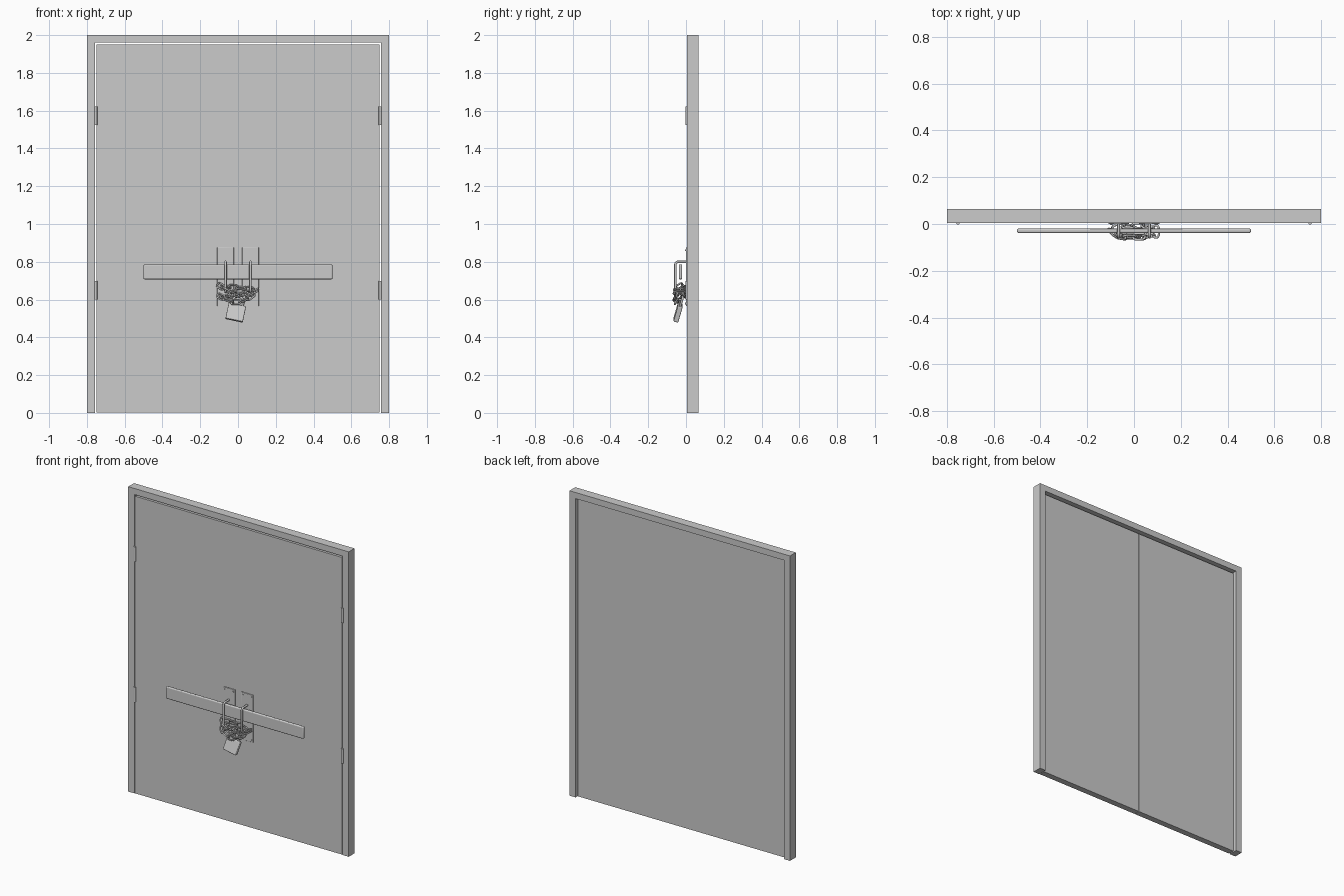
import bpy, math
from mathutils import Vector, Matrix

if "Cube" in bpy.data.objects:
    bpy.data.objects.remove(bpy.data.objects["Cube"])


def box(name, lo, hi, bevel=0.0, segs=2):
    lo, hi = Vector(lo), Vector(hi)
    bpy.ops.mesh.primitive_cube_add(size=1, location=(lo + hi) / 2)
    o = bpy.context.object
    o.name = name
    o.scale = hi - lo
    bpy.ops.object.transform_apply(location=False, rotation=False)
    if bevel:
        m = o.modifiers.new("bevel", 'BEVEL')
        m.width, m.segments = bevel, segs
        bpy.ops.object.shade_smooth_by_angle()
    return o


def cylinder(name, loc, r, depth, rot=(0, 0, 0), n=16):
    bpy.ops.mesh.primitive_cylinder_add(vertices=n, radius=r, depth=depth,
                                        location=loc, rotation=rot)
    o = bpy.context.object
    o.name = name
    bpy.ops.object.shade_smooth_by_angle()
    return o


def tube(name, pts, r, cyclic=False, matrix=None):
    cu = bpy.data.curves.new(name, 'CURVE')
    cu.dimensions = '3D'
    cu.bevel_depth, cu.bevel_resolution = r, 2
    cu.use_fill_caps = not cyclic
    sp = cu.splines.new('POLY')
    sp.points.add(len(pts) - 1)
    for p, c in zip(sp.points, pts):
        p.co = (*c, 1)
    sp.use_cyclic_u = cyclic
    o = bpy.data.objects.new(name, cu)
    bpy.context.collection.objects.link(o)
    bpy.ops.object.select_all(action='DESELECT')
    o.select_set(True)
    bpy.context.view_layer.objects.active = o
    bpy.ops.object.convert(target='MESH')
    o = bpy.context.object
    o.name = name
    if matrix:
        o.matrix_world = matrix
    bpy.ops.object.shade_smooth_by_angle(angle=math.radians(50))
    return o


def arc(cx, cy, r, a0, a1, n=8):
    return [(cx + r * math.cos(math.radians(a0 + (a1 - a0) * i / n)),
             cy + r * math.sin(math.radians(a0 + (a1 - a0) * i / n))) for i in range(n + 1)]


# Door frame: one inverted-U profile extruded in depth
outline = [(-.8, 0), (-.8, 2), (.8, 2), (.8, 0), (.756, 0), (.756, 1.96), (-.756, 1.96), (-.756, 0)]
n = len(outline)
verts = [(x, y, z) for y in (.005, .065) for x, z in outline]
faces = [(i, i + n, (i + 1) % n + n, (i + 1) % n) for i in range(n)]
for a, b, c, d in ((0, 1, 6, 7), (1, 2, 5, 6), (2, 3, 4, 5)):
    faces += [(d, c, b, a), (a + n, b + n, c + n, d + n)]
me = bpy.data.meshes.new("door_frame")
me.from_pydata(verts, [], [f[::-1] for f in faces])
frame = bpy.data.objects.new("door_frame", me)
bpy.context.collection.objects.link(frame)
bpy.context.view_layer.objects.active = frame
frame.select_set(True)
bpy.ops.object.mode_set(mode='EDIT')
bpy.ops.mesh.select_all(action='SELECT')
bpy.ops.mesh.normals_make_consistent(inside=False)
bpy.ops.object.mode_set(mode='OBJECT')

for s, side in ((-1, "left"), (1, "right")):
    # Door leaf
    xs = sorted((s * .001, s * .75))
    box(side + "_door", (xs[0], .006, .001), (xs[1], .046, 1.95))
    # Hinges
    for z in (.65, 1.572):
        cylinder(side + "_hinge", (s * .753, .006, z), .008, .098)
    # Handle plate and its screws
    xs = sorted((s * .022, s * .11))
    box(side + "_handle_plate", (xs[0], .0, .565), (xs[1], .0065, .876), .002)
    for x in (.034, .098):
        for z in (.58, .861):
            cylinder(side + "_screw", (s * x, -.001, z), .005, .006, (math.pi / 2, 0, 0), 12)
    # Pull handle with rounded corners
    prof = [(.004, .8)] + arc(-.04, .784, .016, 90, 180) + arc(-.04, .656, .016, 180, 270) + [(.004, .64)]
    tube(side + "_handle", [(s * .066, y, z) for y, z in prof], .0065)

# Wooden bar pushed through the handles
box("barricade_bar", (-.5, -.038, .707), (.5, -.02, .786), .006, 3)


# Chain: two drooping turns round both handles
def chain_point(t, z0, droop, tilt):
    x, y = math.cos(t), math.sin(t)
    x = math.copysign(abs(x) ** .75, x) * .094
    return Vector((x, -.032 + .022 * y, z0 + tilt * x - droop * (1 - (x / .094) ** 2) * (.5 - .5 * y)))


link = ([(x + .013, y) for x, y in arc(0, 0, .0135, -90, 90)] +
        [(x - .013, y) for x, y in arc(0, 0, .0135, 90, 270)])
for z0, droop, tilt in ((.662, .035, -.1), (.628, .04, .12)):
    path = [chain_point(2 * math.pi * i / 400, z0, droop, tilt) for i in range(401)]
    total = sum((b - a).length for a, b in zip(path, path[1:]))
    count = 2 * round(total / .041 / 2)
    run, k = 0.0, 0
    for i in range(400):
        if k < count and run >= k * total / count:
            tan = (path[(i + 4) % 400] - path[(i - 4) % 400]).normalized()
            side = Vector((0, 0, 1)).cross(tan).normalized()
            up = tan.cross(side)
            m = Matrix((tan, side, up)).transposed().to_4x4()
            roll = Matrix.Rotation(math.radians(65 if k % 2 else -25), 4, 'X')
            tube("chain_link", [(x, y, 0) for x, y in link], .0048, True,
                 Matrix.Translation(path[i]) @ m @ roll)
            k += 1
        run += (path[i + 1] - path[i]).length

# Padlock hanging from the chain, swung outward and tilted
pose = (Matrix.Translation((-.012, -.042, .531)) @ Matrix.Rotation(math.radians(12), 4, 'Y')
        @ Matrix.Rotation(math.radians(-16), 4, 'X'))
body = box("padlock_body", (-.047, -.013, -.044), (.047, .013, .044), .005, 3)
body.matrix_world = pose
shackle = [(.028, .03)] + arc(0, .062, .028, 0, 180, 12) + [(-.028, .03)]
tube("padlock_shackle", [(x, 0, z) for x, z in shackle], .006, False, pose)
